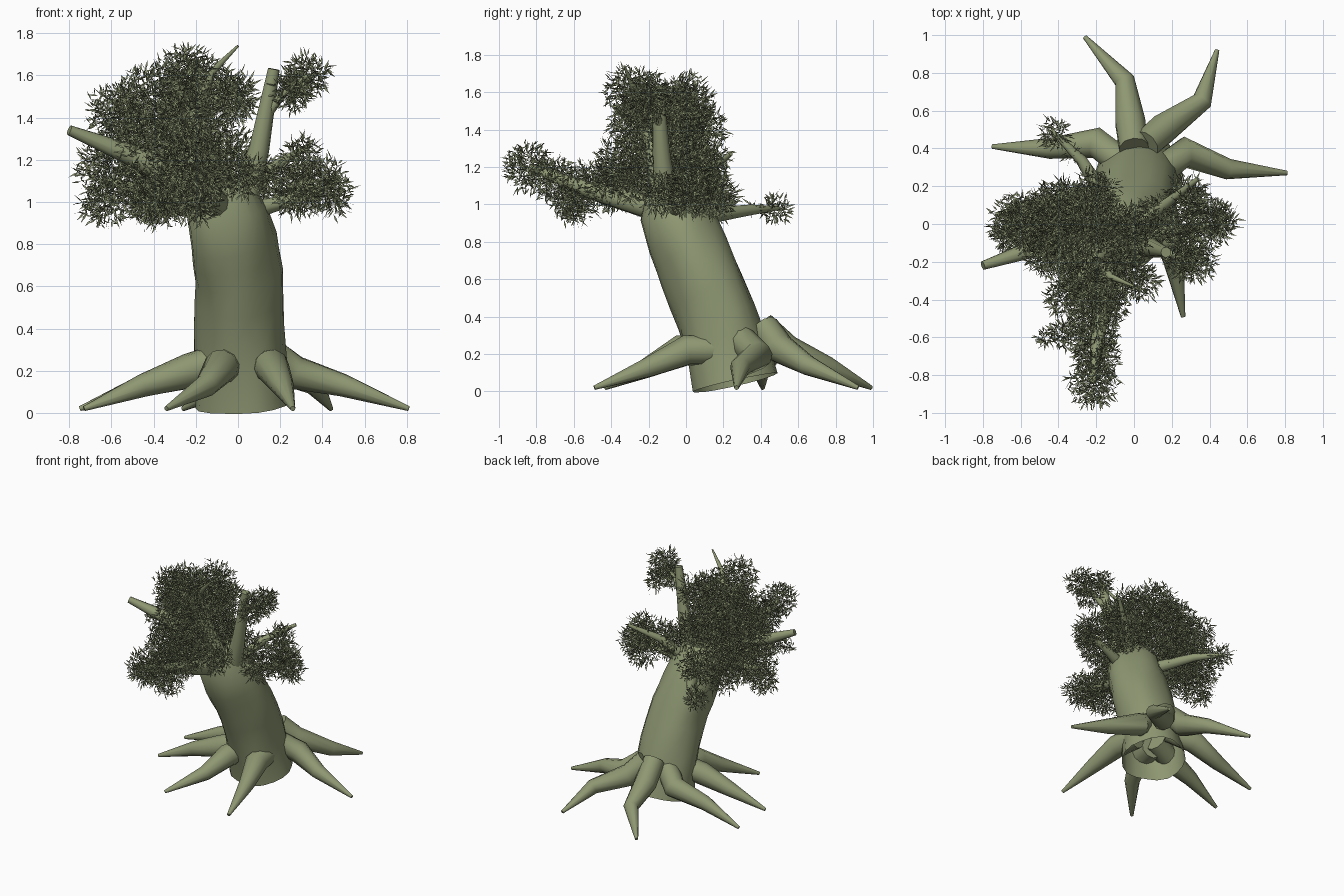
import bpy
import math
import random
from mathutils import Vector

random.seed(4)
cube = bpy.data.objects.get("Cube")
if cube:
    bpy.data.objects.remove(cube, do_unlink=True)

# One olive green covers bark and leaves alike
OLIVE = bpy.data.materials.new("olive_green")
OLIVE.use_nodes = True
OLIVE.diffuse_color = (0.27, 0.31, 0.17, 1)
OLIVE.node_tree.nodes["Principled BSDF"].inputs["Base Color"].default_value = OLIVE.diffuse_color


def add_object(name, verts, faces):
    mesh = bpy.data.meshes.new(name)
    mesh.from_pydata(verts, [], faces)
    mesh.materials.append(OLIVE)
    obj = bpy.data.objects.new(name, mesh)
    bpy.context.collection.objects.link(obj)
    return obj


def tube(name, path, sides=10, lobes=0.0, open_start=False):
    """Sweep a tapered tube along (x, y, z, radius) points."""
    pts = [Vector(p[:3]) for p in path]
    last = len(pts) - 1
    side = None
    verts, faces = [], []
    for i, p in enumerate(pts):
        tangent = Vector()
        if i > 0:
            tangent += (p - pts[i - 1]).normalized()
        if i < last:
            tangent += (pts[i + 1] - p).normalized()
        tangent.normalize()
        if side is None:
            side = tangent.orthogonal()
        side = (side - tangent * side.dot(tangent)).normalized()
        other = tangent.cross(side)
        for k in range(sides):
            a = math.tau * k / sides
            wave = math.sin(3 * a + 5 * p.z) + 0.7 * math.sin(5 * a - 9 * p.z)
            r = path[i][3] * (1 + lobes * wave)
            verts.append(p + (side * math.cos(a) + other * math.sin(a)) * r)
    for i in range(last):
        for k in range(sides):
            n = (k + 1) % sides
            a, b = i * sides, (i + 1) * sides
            faces.append((a + k, a + n, b + n, b + k))
    if not open_start:
        faces.append(tuple(reversed(range(sides))))
    faces.append(tuple(range(last * sides, (last + 1) * sides)))
    obj = add_object(name, verts, faces)
    bpy.ops.object.select_all(action='DESELECT')
    obj.select_set(True)
    bpy.context.view_layer.objects.active = obj
    bpy.ops.object.shade_smooth_by_angle(angle=math.radians(50))


# Leaning hollow-based trunk with twisted ridges
tube("trunk", [(.03, .26, .045, .23), (.02, .23, .18, .22), (.015, .2, .29, .218),
               (.01, .17, .4, .215), (.005, .12, .53, .212), (0, .07, .65, .21),
               (-.02, .03, .74, .208), (-.03, -.01, .82, .205),
               (-.06, -.07, .97, .19), (-.06, -.1, 1.1, .12)], 18, 0.035, True)

# Roots: shoulder inside the trunk, elbow, knee, pointed tip
ROOTS = {
    "left_root": [(.14, .28, .29), (.27, .38, .19), (.5, .29, .13), (.81, .27, .02)],
    "back_left_root": [(.06, .42, .34), (.15, .5, .23), (.36, .65, .14), (.44, .92, .02)],
    "back_right_root": [(0, .4, .35), (-.02, .54, .22), (-.05, .76, .13), (-.26, .99, .02)],
    "right_root": [(-.06, .32, .28), (-.2, .43, .2), (-.45, .4, .13), (-.75, .41, .02)],
    "right_side_root": [(-.05, .18, .26), (-.23, .12, .2), (-.45, .1, .13), (-.73, .05, .02)],
    "front_right_root": [(-.05, .14, .22), (-.08, -.03, .22), (-.15, -.2, .13), (-.34, -.43, .02)],
    "front_left_root": [(.13, .18, .22), (.16, 0, .22), (.21, -.2, .13), (.26, -.49, .02)],
}
for name, pts in ROOTS.items():
    tube(name, [(*p, r) for p, r in zip(pts, (.08, .083, .055, .012))])

# Branches: path points, start radius, end radius
BRANCHES = {
    "right_branch": ([(-.1, -.08, 1.02), (-.5, -.12, 1.22), (-.8, -.22, 1.34)], .08, .024),
    "right_low_branch": ([(-.1, -.05, .98), (-.4, 0, 1.05), (-.64, 0, 1.1)], .06, .015),
    "upright_branch": ([(.03, -.1, 1.0), (.1, -.13, 1.25), (.17, -.15, 1.63)], .07, .028),
    "upright_twig": ([(.14, -.14, 1.42), (.22, -.17, 1.52), (.33, -.2, 1.6)], .025, .01),
    "middle_branch": ([(-.08, -.1, 1.0), (-.2, -.18, 1.36), (-.29, -.3, 1.56)], .08, .024),
    "top_twig": ([(-.2, -.2, 1.4), (-.12, -.28, 1.62), (0, -.33, 1.74)], .03, .006),
    "front_branch": ([(-.1, -.15, .98), (-.18, -.5, 1.07), (-.22, -.84, 1.2)], .075, .018),
    "back_branch": ([(-.1, .05, .93), (-.28, .34, .97), (-.44, .5, .98)], .05, .01),
    "left_branch": ([(.02, -.08, .95), (.22, -.03, 1.0), (.46, 0, 1.08)], .05, .012),
    "left_back_twig": ([(.02, -.02, 1.0), (.16, .1, 1.16), (.34, .24, 1.27)], .045, .012),
}
for name, (pts, r0, r1) in BRANCHES.items():
    tube(name, [(*p, r) for p, r in zip(pts, (r0, (r0 + r1) / 2, r1))])


# Foliage: clouds of slender leaves around (x, y, z, radius) clumps
def foliage(name, clumps):
    verts, faces = [], []
    for x, y, z, radius in clumps:
        for _ in range(int(36000 * radius * radius)):
            out = Vector([random.gauss(0, 1) for _ in range(3)]).normalized()
            base = Vector((x, y, z)) + out * radius * random.random() ** 0.45
            jitter = Vector([random.gauss(0, .7) for _ in range(3)])
            aim = (out * 0.5 + jitter).normalized()
            wide = aim.orthogonal().normalized()
            up = aim.cross(wide)
            turn = random.uniform(0, math.tau)
            wide = wide * math.cos(turn) + up * math.sin(turn)
            length = random.uniform(.03, .065)
            mid = base + aim * length * .45
            n = len(verts)
            verts += [base, mid + wide * .005, base + aim * length, mid - wide * .005]
            faces.append((n, n + 1, n + 2, n + 3))
    add_object(name, verts, faces)


foliage("crown_leaves", [
    (-.25, -.29, 1.6, .14), (-.2, 0, 1.55, .15), (-.03, -.08, 1.5, .12),
    (-.05, -.25, 1.5, .11), (-.42, -.06, 1.46, .18), (-.57, 0, 1.42, .14),
    (-.25, .06, 1.4, .15), (-.25, -.28, 1.42, .13), (-.45, -.12, 1.28, .15),
    (-.2, -.15, 1.28, .19), (-.4, .08, 1.2, .16), (-.04, -.04, 1.22, .13)])
foliage("right_leaves", [
    (-.6, 0, 1.17, .16), (-.63, -.05, 1.0, .11), (-.4, -.08, 1.06, .16),
    (-.38, .1, 1.0, .12), (-.2, .16, 1.05, .12), (-.22, -.14, 1.03, .13)])
foliage("front_leaves", [
    (-.2, -.33, 1.2, .16), (-.15, -.42, 1.11, .12), (-.36, -.38, 1.07, .11),
    (-.25, -.52, 1.12, .1), (-.2, -.6, 1.02, .12), (-.38, -.59, 1.01, .07),
    (-.47, -.6, 1.0, .04), (-.2, -.7, 1.13, .12), (-.22, -.84, 1.2, .125),
    (.03, -.3, 1.12, .1)])
foliage("left_leaves", [
    (.33, -.2, 1.6, .1), (.26, -.2, 1.52, .09), (.28, -.03, 1.55, .08),
    (.4, 0, 1.09, .12), (.45, .02, 1.03, .09), (.27, -.13, 1.06, .11),
    (.1, .02, 1.1, .12), (.28, .14, 1.04, .11), (.3, .1, 1.2, .1)])
foliage("back_leaves", [(-.42, .48, .97, .07), (-.33, .36, .98, .03)])
